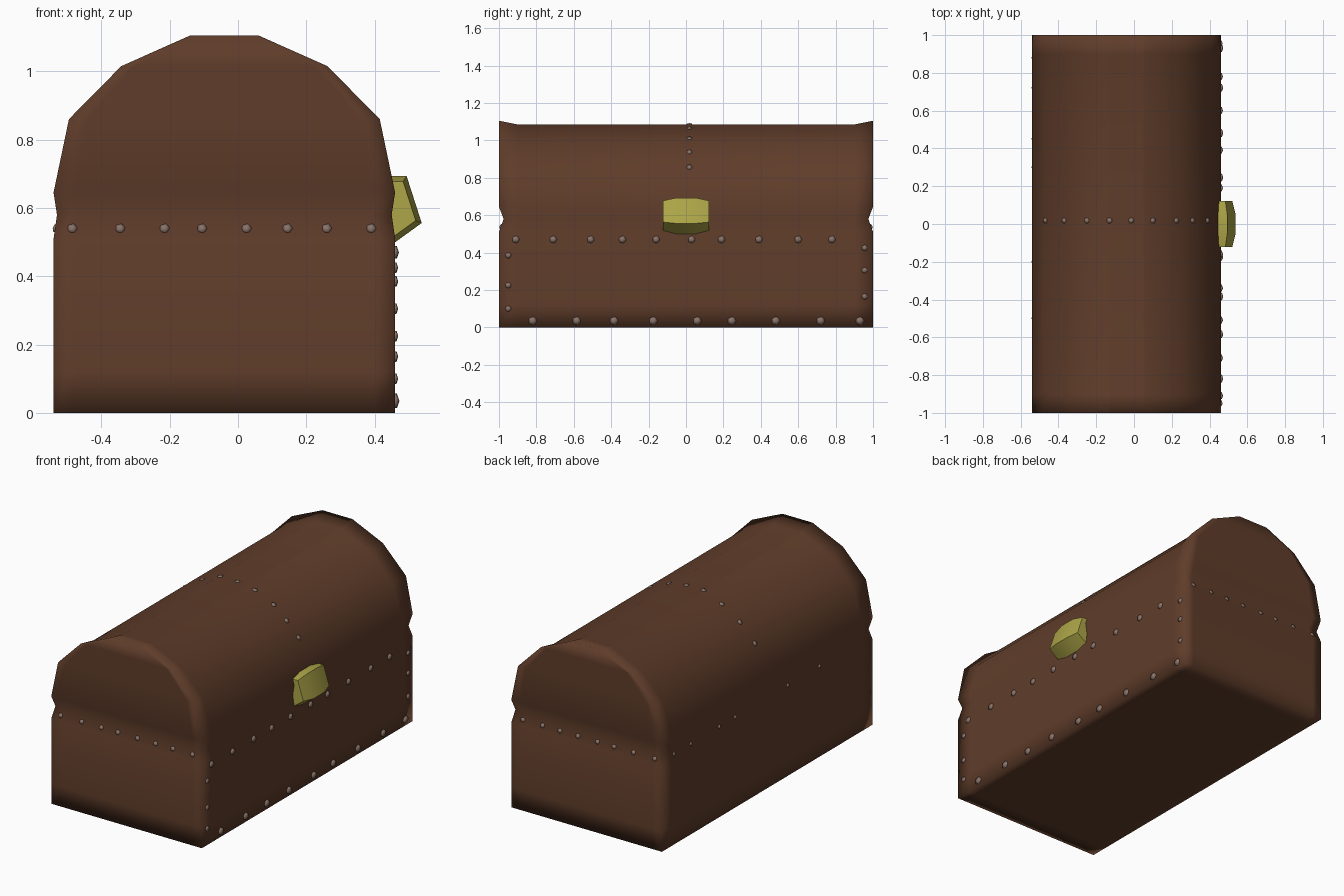
import bpy, bmesh
from mathutils import Matrix, Vector

if "Cube" in bpy.data.objects:
    bpy.data.objects.remove(bpy.data.objects["Cube"])

CX = -0.04  # the chest body sits slightly off centre; the latch fills the rest


def material(name, rgb):
    m = bpy.data.materials.new(name)
    m.diffuse_color = (*rgb, 1)
    m.use_nodes = True
    m.node_tree.nodes["Principled BSDF"].inputs["Base Color"].default_value = m.diffuse_color
    return m


WOOD = material("brown_wood", (0.115, 0.046, 0.023))
BRASS = material("dull_brass", (0.42, 0.38, 0.065))
STEEL = material("grey_nail", (0.25, 0.17, 0.14))


def finish(bm, name, mat):
    bmesh.ops.delete(bm, geom=[v for v in bm.verts if not v.link_faces], context='VERTS')
    bmesh.ops.recalc_face_normals(bm, faces=bm.faces)
    for f in bm.faces:
        f.smooth = True
    me = bpy.data.meshes.new(name)
    bm.to_mesh(me)
    bm.free()
    me.materials.append(mat)
    ob = bpy.data.objects.new(name, me)
    bpy.context.collection.objects.link(ob)
    return ob


# Chest body: rows of (height, half width), lofted through four stations along y
ROWS = [(0, .5), (.12, .5), (.51, .5), (.58, .49), (.645, .5),
        (.86, .455), (1.015, .302), (1.105, .1)]
STATIONS = [-1, -.9, .9, 1]
LID = 0.96  # the lid is sunk a little between its two end rims


def point(y, row, col):
    z, w = ROWS[row]
    if abs(y) == 1:
        if row == 3:
            y *= .975  # groove runs round the ends too
    elif z > .645:
        z, w = .6 + (z - .6) * LID, w * LID
    return (CX + w * col, y, z)


bm = bmesh.new()
COLS = (-1, -.88, .88, 1)
g = [[[bm.verts.new(point(y, r, c)) for c in COLS]
      for r in range(len(ROWS))] for y in STATIONS]
n = len(ROWS)
for r in range(n - 1):
    for s in range(3):
        for c in (0, 3):  # long sides and curved lid
            bm.faces.new((g[s][r][c], g[s + 1][r][c], g[s + 1][r + 1][c], g[s][r + 1][c]))
    for s in (0, 3):  # ends
        for c in range(3):
            bm.faces.new((g[s][r][c], g[s][r][c + 1], g[s][r + 1][c + 1], g[s][r + 1][c]))
for r in (0, n - 1):  # bottom and ridge
    for s in range(3):
        for c in range(3):
            bm.faces.new((g[s][r][c], g[s][r][c + 1], g[s + 1][r][c + 1], g[s + 1][r][c]))
finish(bm, "chest_body", WOOD)

# Latch: a faceted profile, narrowed toward its ends
bm = bmesh.new()
PROFILE = [(.43, .56), (.445, .695), (.495, .695), (.54, .555), (.46, .497)]
rings = []
for y, k in ((-.123, .82), (-.05, .98), (.05, .98), (.123, .82)):
    rings.append([bm.verts.new((.43 + (x - .43) * k, y, .6 + (z - .6) * k)) for x, z in PROFILE])
for a, b in zip(rings, rings[1:]):
    for i in range(5):
        j = (i + 1) % 5
        bm.faces.new((a[i], a[j], b[j], b[i]))
bm.faces.new(rings[0])
bm.faces.new(rings[-1])
latch = finish(bm, "latch", BRASS)
bpy.context.view_layer.objects.active = latch
latch.select_set(True)
bpy.ops.object.shade_smooth_by_angle(angle=0.7)

# Nails: small flattened studs
bm = bmesh.new()


def nail(pos, normal, r):
    rot = Vector(normal).to_track_quat('Z', 'Y').to_matrix().to_4x4()
    bmesh.ops.create_icosphere(bm, subdivisions=1, radius=r,
                               matrix=Matrix.Translation(pos) @ rot @ Matrix.Diagonal((1, 1, .5, 1)))


RIGHT = CX + .5
for y in (-.91, -.71, -.51, -.34, -.16, .03, .19, .39, .6, .78):  # upper row, right side
    nail((RIGHT, y, .47), (1, 0, 0), .022)
for y in (-.82, -.585, -.385, -.175, .06, .245, .48, .72, .93):  # lower row
    nail((RIGHT, y, .035), (1, 0, 0), .025)
for y, zs in ((-.95, (.385, .225, .1)), (.955, (.425, .305, .165))):  # corner columns
    for z in zs:
        nail((RIGHT, y, z), (1, 0, 0), .018)
for x in (-.485, -.345, -.215, -.105, .025, .145, .26, .39):  # both ends
    for s in (-1, 1):
        nail((x, s * .989, .54), (0, s, .35), .016)
for y in (.88, .72, .45, .3, -.2, -.5):  # left side
    nail((CX - .496, y, .54), (-1, 0, .15), .013)


def lid_height(x):
    pts = [(w * LID, .6 + (z - .6) * LID) for z, w in ROWS[5:]]
    d = abs(x - CX)
    if d <= pts[-1][0]:
        return pts[-1][1]
    for (w0, z0), (w1, z1) in zip(pts, pts[1:]):
        if w1 <= d <= w0:
            return z0 + (z1 - z0) * (w0 - d) / (w0 - w1)
    return pts[0][1]


for x in (-.47, -.37, -.25, -.13, -.015, .1, .225, .31, .39):  # band over the lid
    z = lid_height(x)
    nail((x, .018, z), (x - CX, 0, z - .6), .017)
finish(bm, "nails", STEEL)
